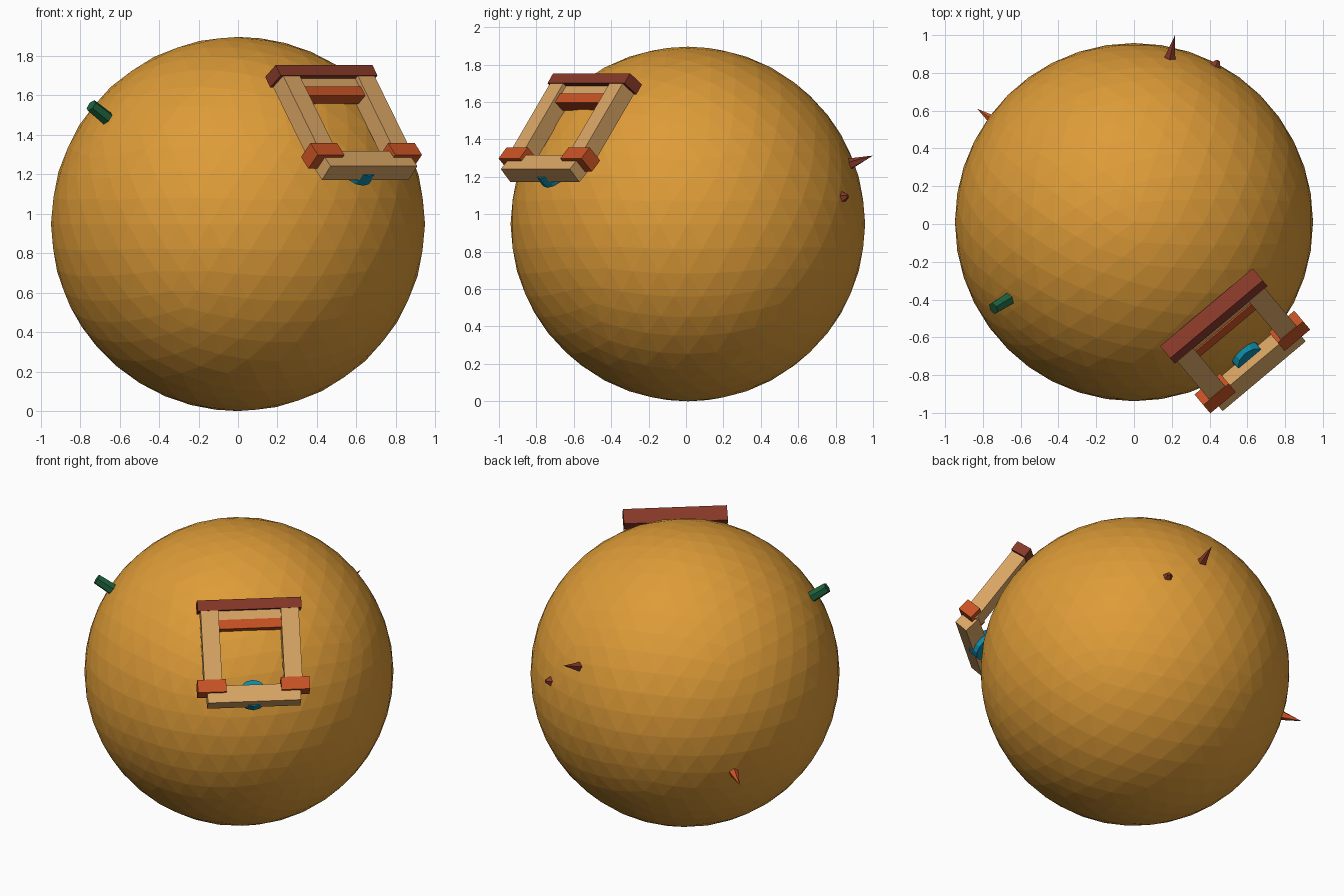
import bpy, math
from mathutils import Vector, Matrix

if "Cube" in bpy.data.objects:
    bpy.data.objects.remove(bpy.data.objects["Cube"])


def mat(name, r, g, b):
    lin = [((c / 255 + 0.055) / 1.055) ** 2.4 if c > 10 else c / 255 / 12.92 for c in (r, g, b)]
    m = bpy.data.materials.new(name)
    m.diffuse_color = (*lin, 1)
    m.use_nodes = True
    m.node_tree.nodes["Principled BSDF"].inputs["Base Color"].default_value = m.diffuse_color
    return m


GOLD = mat("gold", 222, 156, 56)
TAN = mat("tan wood", 216, 164, 100)
RED = mat("dark red wood", 134, 56, 40)
ORANGE = mat("burnt orange", 200, 82, 36)
TEAL = mat("teal", 14, 138, 168)
GREEN = mat("green", 30, 98, 62)

CENTRE = Vector((0, 0.01, 0.948))
R = 0.948
AZ = math.radians(40)
U = Vector((math.cos(AZ), math.sin(AZ), 0))      # along the frame bars
N = Vector((math.sin(AZ), -math.cos(AZ), 0))     # horizontally outward
Z = Vector((0, 0, 1))
MID = 0.01                                       # frame middle along U


def finish(name, m):
    ob = bpy.context.object
    ob.name = name
    ob.data.materials.append(m)
    return ob


def frame_matrix(a, h, z, tilt):
    t = math.radians(tilt)
    v = -math.sin(t) * N + math.cos(t) * Z
    w = math.cos(t) * N + math.sin(t) * Z
    rot = Matrix((U, v, w)).transposed().to_4x4()
    return Matrix.Translation(a * U + h * N + z * Z) @ rot


def beam(name, m, a, h, z, tilt, size):
    """Box tilted back against the ball: size is along, up, outward."""
    bpy.ops.mesh.primitive_cube_add(size=1)
    ob = finish(name, m)
    ob.data.transform(frame_matrix(a, h, z, tilt) @ Matrix.Diagonal((*size, 1)))


def stud(name, m, direction, d0, d1, r0, r1, sides):
    """Cone or peg that points straight out of the ball."""
    d = Vector(direction).normalized()
    bpy.ops.mesh.primitive_cone_add(vertices=sides, radius1=r0, radius2=r1, depth=d1 - d0)
    ob = finish(name, m)
    q = d.to_track_quat('Z', 'Y').to_matrix().to_4x4()
    ob.data.transform(Matrix.Translation(CENTRE + d * (d0 + d1) / 2) @ q)


# faceted ball
bpy.ops.mesh.primitive_ico_sphere_add(subdivisions=4, radius=R, location=CENTRE)
finish("ball", GOLD)

# frame on the ball: horizontal bars
beam("top_bar", RED, MID, 0.645, 1.697, 36, (0.64, 0.066, 0.103))
beam("upper_crossbar", TAN, MID, 0.675, 1.640, 38, (0.42, 0.06, 0.07))
beam("orange_crossbar", ORANGE, MID, 0.717, 1.600, 38, (0.42, 0.058, 0.07))
beam("bottom_bar", TAN, MID, 0.987, 1.245, 46, (0.574, 0.11, 0.097))

# posts and their brackets on both sides
top, low = (0.655, 1.683), (0.968, 1.272)
length = math.hypot(top[0] - low[0], top[1] - low[1])
tilt = math.degrees(math.atan2(low[0] - top[0], top[1] - low[1]))
for side, label in ((-1, "left"), (1, "right")):
    beam(label + "_post", TAN, MID + side * 0.247, (top[0] + low[0]) / 2,
         (top[1] + low[1]) / 2, tilt, (0.11, length, 0.098))
    beam(label + "_bracket", ORANGE, MID + side * 0.257, 0.9625, 1.293, 44, (0.176, 0.082, 0.102))

# round knob behind the bottom bar
bpy.ops.mesh.primitive_cylinder_add(vertices=12, radius=0.087, depth=0.07)
knob = finish("knob", TEAL)
knob.data.transform(frame_matrix(MID, 0.94, 1.228, 45))

# peg and spikes around the ball
stud("green_peg", GREEN, (-0.70, -0.43, 0.565), 0.90, 1.06, 0.038, 0.033, 6)
stud("long_spike", RED, (0.217, 0.99, 0.366), 0.925, 1.077, 0.036, 0, 5)
stud("short_spike", RED, (0.438, 0.84, 0.146), 0.925, 0.975, 0.043, 0.012, 5)
stud("orange_spike", ORANGE, (-0.83, 0.60, -0.31), 0.92, 1.07, 0.036, 0, 5)
